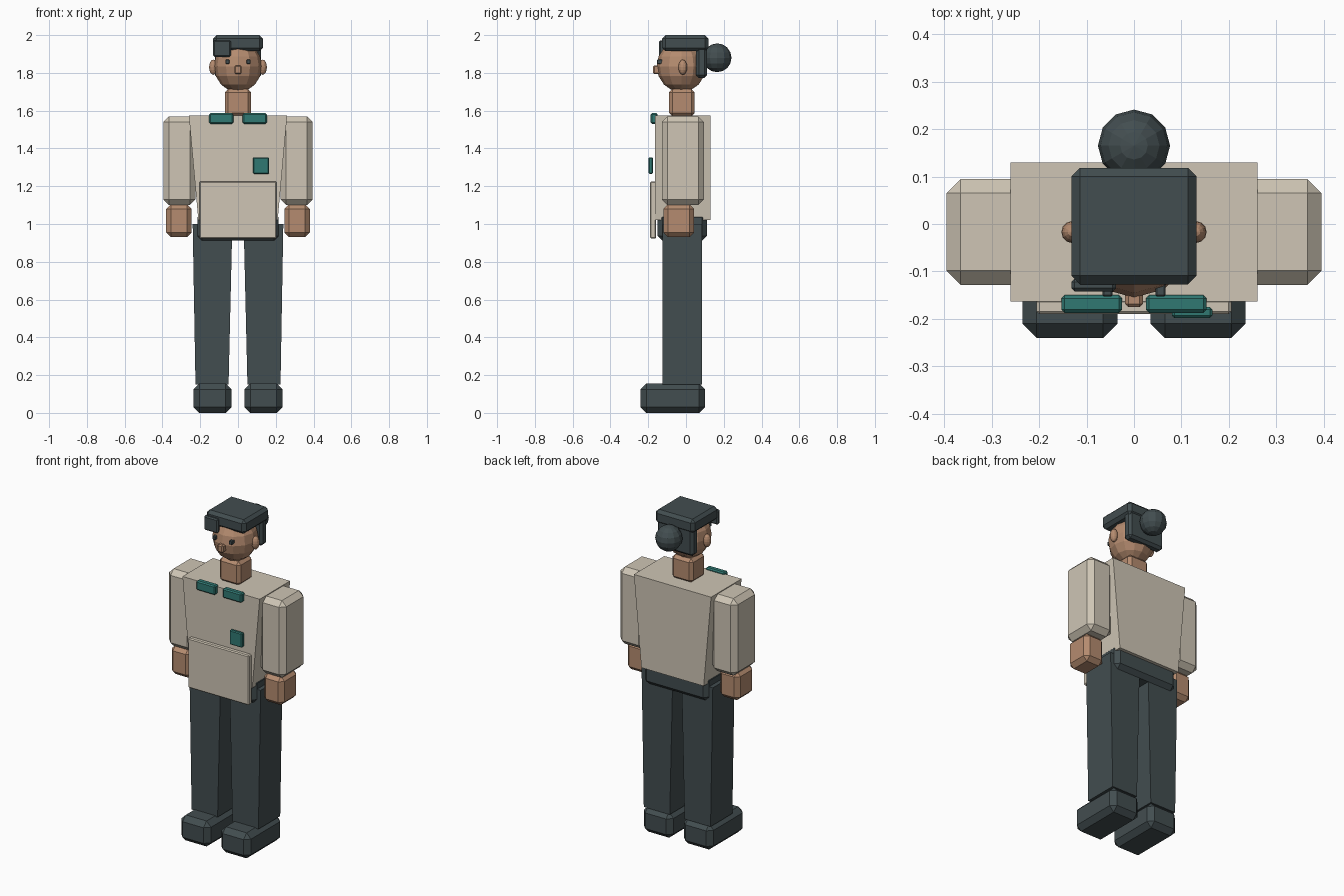
import bpy, bmesh

if "Cube" in bpy.data.objects:
    bpy.data.objects.remove(bpy.data.objects["Cube"])


def material(name, rgb):
    m = bpy.data.materials.new(name)
    m.diffuse_color = (*rgb, 1)
    m.use_nodes = True
    m.node_tree.nodes["Principled BSDF"].inputs["Base Color"].default_value = m.diffuse_color
    return m


DARK = material("dark_cloth", (0.055, 0.075, 0.08))
CREAM = material("cream_cloth", (0.62, 0.56, 0.46))
SKIN = material("skin", (0.46, 0.26, 0.16))
TEAL = material("teal_trim", (0.03, 0.19, 0.17))


def finish(name, bm, mat):
    bmesh.ops.recalc_face_normals(bm, faces=bm.faces)
    mesh = bpy.data.meshes.new(name)
    bm.to_mesh(mesh)
    bm.free()
    mesh.materials.append(mat)
    ob = bpy.data.objects.new(name, mesh)
    bpy.context.collection.objects.link(ob)
    return ob


def box(name, xs, ys, zs, mat, bevel=0.0, bottom_xs=None):
    """Box from ranges; bottom_xs narrows the lower end, bevel is a single chamfer."""
    bm = bmesh.new()
    bmesh.ops.create_cube(bm, size=1)
    for v in bm.verts:
        x = bottom_xs if bottom_xs and v.co.z < 0 else xs
        v.co = (x[v.co.x > 0], ys[v.co.y > 0], zs[v.co.z > 0])
    ob = finish(name, bm, mat)
    if bevel:
        mod = ob.modifiers.new("chamfer", 'BEVEL')
        mod.width, mod.segments, mod.limit_method = bevel, 1, 'NONE'
    return ob


def ball(name, centre, radii, mat, segments=12, rings=8):
    bm = bmesh.new()
    bmesh.ops.create_uvsphere(bm, u_segments=segments, v_segments=rings, radius=1)
    bmesh.ops.scale(bm, vec=radii, verts=bm.verts)
    bmesh.ops.translate(bm, vec=centre, verts=bm.verts)
    return finish(name, bm, mat)


def sided(s, a, b):
    return tuple(sorted((s * a, s * b)))


# Paired parts
for s, side in ((-1, "right"), (1, "left")):
    box(f"shoe_{side}", sided(s, 0.035, 0.235), (-0.24, 0.10), (0, 0.155), DARK, 0.03)
    box(f"trouser_leg_{side}", sided(s, 0.03, 0.24), (-0.125, 0.085), (0.15, 1.0), DARK,
        bottom_xs=sided(s, 0.05, 0.225))
    box(f"sleeve_{side}", sided(s, 0.225, 0.395), (-0.128, 0.095), (1.10, 1.57), CREAM, 0.03)
    box(f"hand_{side}", sided(s, 0.245, 0.38), (-0.12, 0.043), (0.93, 1.105), SKIN, 0.025)
    box(f"collar_{side}", sided(s, 0.025, 0.153), (-0.187, -0.15), (1.53, 1.587), TEAL, 0.007)
    ball(f"ear_{side}", (s * 0.131, -0.017, 1.83), (0.022, 0.023, 0.04), SKIN)
    box(f"eye_{side}", sided(s, 0.045, 0.066), (-0.153, -0.125), (1.848, 1.871), DARK, 0.003)

# Torso
box("pelvis", (-0.215, 0.215), (-0.15, 0.11), (0.912, 1.06), DARK, 0.025)
box("shirt_body", (-0.26, 0.26), (-0.163, 0.13), (1.02, 1.575), CREAM, bottom_xs=(-0.21, 0.21))
box("apron_panel", (-0.205, 0.205), (-0.19, -0.158), (0.922, 1.225), CREAM, 0.006)
box("chest_badge", (0.08, 0.165), (-0.198, -0.175), (1.265, 1.353), TEAL, 0.005)

# Head
box("neck", (-0.07, 0.07), (-0.09, 0.046), (1.57, 1.715), SKIN, 0.018)
ball("head", (0, -0.025, 1.835), (0.127, 0.13, 0.137), SKIN)
box("nose", (-0.019, 0.019), (-0.175, -0.13), (1.793, 1.84), SKIN, 0.007)

# Hair
box("hair_top", (-0.132, 0.132), (-0.127, 0.118), (1.915, 2.0), DARK, 0.018)
box("hair_back", (-0.122, 0.122), (0.053, 0.112), (1.773, 1.97), DARK, 0.015)
box("hair_fringe", (-0.132, -0.038), (-0.142, -0.115), (1.885, 1.972), DARK, 0.007)
ball("hair_bun", (0, 0.165, 1.88), (0.076, 0.076, 0.076), DARK)
